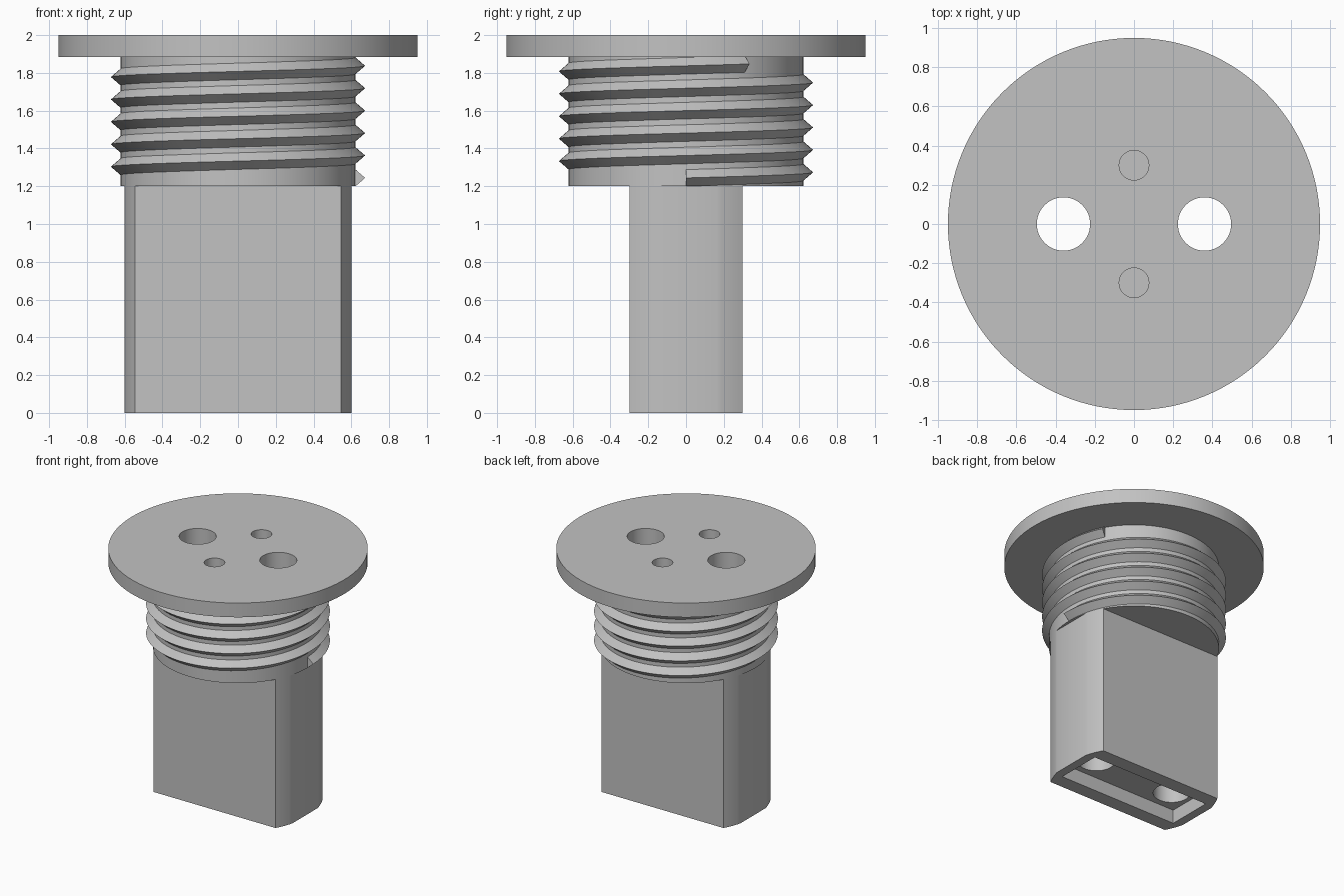
import bpy, bmesh
from math import sin, cos, pi, sqrt, atan2, radians

cube = bpy.data.objects.get("Cube")
if cube:
    bpy.data.objects.remove(cube, do_unlink=True)

GREY = (0.54, 0.54, 0.54, 1)
mat = bpy.data.materials.new("grey_plastic")
mat.use_nodes = True
mat.diffuse_color = GREY
mat.node_tree.nodes["Principled BSDF"].inputs["Base Color"].default_value = GREY

NECK_R, NECK_Z = 0.622, 1.2
FLANGE_R, FLANGE_Z, TOP = 0.95, 1.885, 2.0
STEM_X, STEM_Y = 0.6, 0.3


def make_object(name, bm):
    bmesh.ops.recalc_face_normals(bm, faces=bm.faces)
    mesh = bpy.data.meshes.new(name)
    bm.to_mesh(mesh)
    bm.free()
    mesh.materials.append(mat)
    obj = bpy.data.objects.new(name, mesh)
    bpy.context.collection.objects.link(obj)
    return obj


def activate(obj):
    bpy.ops.object.select_all(action="DESELECT")
    obj.select_set(True)
    bpy.context.view_layer.objects.active = obj


def prism(name, outline, z0, z1):
    """Extrude a closed xy outline from z0 to z1."""
    bm = bmesh.new()
    face = bm.faces.new([bm.verts.new((x, y, z0)) for x, y in outline])
    new = bmesh.ops.extrude_face_region(bm, geom=[face])["geom"]
    verts = [v for v in new if isinstance(v, bmesh.types.BMVert)]
    bmesh.ops.translate(bm, vec=(0, 0, z1 - z0), verts=verts)
    return make_object(name, bm)


def circle(r, n, cx=0, cy=0):
    return [(cx + r * cos(2 * pi * i / n), cy + r * sin(2 * pi * i / n)) for i in range(n)]


def cut(obj, cutter):
    cutter.hide_render = True
    mod = obj.modifiers.new("cut", "BOOLEAN")
    mod.operation = "DIFFERENCE"
    mod.solver = "EXACT"
    mod.object = cutter
    activate(obj)
    bpy.ops.object.modifier_apply(modifier=mod.name)
    bpy.data.objects.remove(cutter, do_unlink=True)


def smooth(obj):
    activate(obj)
    bpy.ops.object.shade_smooth_by_angle(angle=radians(25))


# Flange and neck, revolved as one solid
bm = bmesh.new()
rings = []
for r, z in [(NECK_R, NECK_Z), (NECK_R, FLANGE_Z), (FLANGE_R, FLANGE_Z), (FLANGE_R, TOP)]:
    rings.append([bm.verts.new((x, y, z)) for x, y in circle(r, 128)])
for a, b in zip(rings, rings[1:]):
    for i in range(len(a)):
        j = (i + 1) % len(a)
        bm.faces.new((a[i], a[j], b[j], b[i]))
bm.faces.new(rings[0])
bm.faces.new(rings[-1])
head = make_object("flange_and_neck", bm)

# Flat stem with rounded corners that follow the neck
start = atan2(sqrt(NECK_R**2 - STEM_X**2), STEM_X)
end = atan2(STEM_Y, sqrt(NECK_R**2 - STEM_Y**2))
arc = [start + (end - start) * i / 6 for i in range(7)]
angles = arc + [pi - a for a in reversed(arc)]
angles += [a + pi for a in angles]
stem = prism("stem", [(NECK_R * cos(a), NECK_R * sin(a)) for a in angles], 0, NECK_Z)

# Shallow rectangular pocket under the stem
px, py = 0.53, 0.185
cut(stem, prism("pocket_cutter", [(-px, -py), (px, -py), (px, py), (-px, py)], -0.1, 0.11))

# Two wide through holes and two narrow blind holes
for side in (-1, 1):
    for part in (head, stem):
        cut(part, prism("bore_cutter", circle(0.136, 48, 0.36 * side), -0.2, 2.2))
    cut(head, prism("pin_cutter", circle(0.076, 32, 0, 0.3 * side), 1.7, 2.2))

# Right-handed screw thread
PITCH, TURNS, STEPS, HALF = 0.1187, 5.09, 96, 0.044
section = [(NECK_R - 0.02, -HALF), (NECK_R, -HALF), (0.673, 0), (NECK_R, HALF), (NECK_R - 0.02, HALF)]
bm = bmesh.new()
rows = []
for i in range(int(TURNS * STEPS) + 1):
    a = 2 * pi * i / STEPS
    z = NECK_Z + HALF + PITCH * i / STEPS
    rows.append([bm.verts.new((r * cos(a), r * sin(a), z + dz)) for r, dz in section])
for p, q in zip(rows, rows[1:]):
    for k in range(len(section)):
        m = (k + 1) % len(section)
        bm.faces.new((p[k], p[m], q[m], q[k]))
bm.faces.new(rows[0])
bm.faces.new(rows[-1])
thread = make_object("screw_thread", bm)

for part in (head, stem, thread):
    smooth(part)
